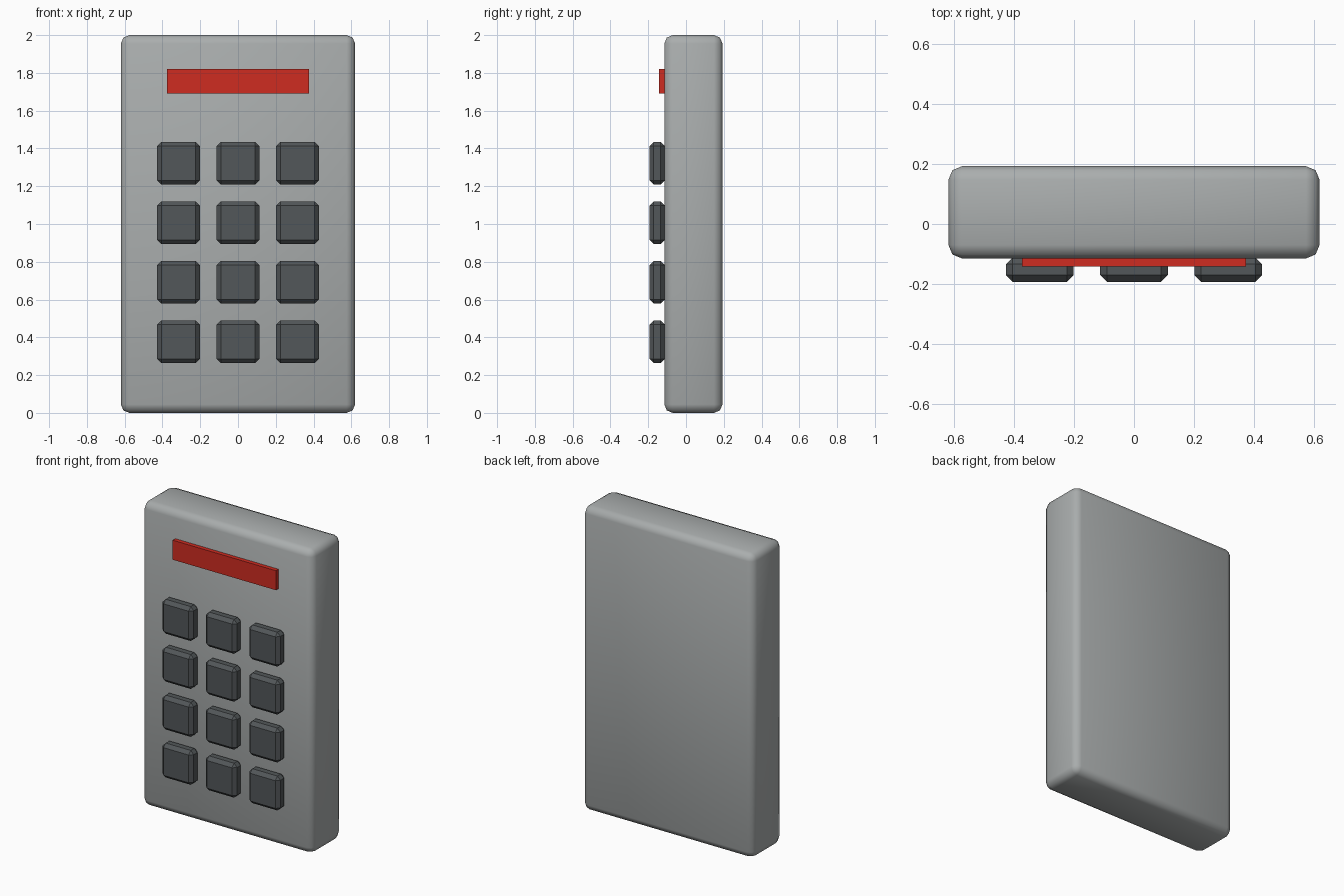
import bpy

cube = bpy.data.objects.get("Cube")
if cube:
    bpy.data.objects.remove(cube, do_unlink=True)


def material(name, rgb):
    mat = bpy.data.materials.new(name)
    mat.use_nodes = True
    mat.diffuse_color = (*rgb, 1)
    mat.node_tree.nodes["Principled BSDF"].inputs["Base Color"].default_value = (*rgb, 1)
    return mat


def box(name, low, high, mat, bevel=0, segments=1, smooth=False):
    """Box between two corners, with optional bevelled edges."""
    bpy.ops.mesh.primitive_cube_add(
        size=1, location=[(a + b) / 2 for a, b in zip(low, high)])
    obj = bpy.context.object
    obj.name = name
    obj.scale = [b - a for a, b in zip(low, high)]
    bpy.ops.object.transform_apply(location=False, rotation=False, scale=True)
    obj.data.materials.append(mat)
    if bevel:
        mod = obj.modifiers.new("rounded_edges", "BEVEL")
        mod.width = bevel
        mod.segments = segments
        bpy.ops.object.modifier_apply(modifier=mod.name)
    if smooth:
        bpy.ops.object.shade_smooth()
    return obj


grey = material("light_grey", (0.4, 0.42, 0.42))
dark = material("dark_grey", (0.085, 0.095, 0.1))
red = material("red", (0.62, 0.025, 0.015))

# Housing with softly rounded edges
box("housing", (-0.62, -0.115, 0), (0.62, 0.193, 2), grey, 0.045, 2, True)

# Display strip
box("display", (-0.375, -0.142, 1.692), (0.375, -0.1, 1.82), red)

# Three by four grid of chamfered keys
PITCH, HALF = 0.315, 0.113
for row in range(4):
    for col in range(3):
        x = (col - 1) * PITCH
        z = 0.377 + row * PITCH
        box(f"key_row{row + 1}_column{col + 1}",
            (x - HALF, -0.193, z - HALF), (x + HALF, -0.112, z + HALF), dark, 0.022)
